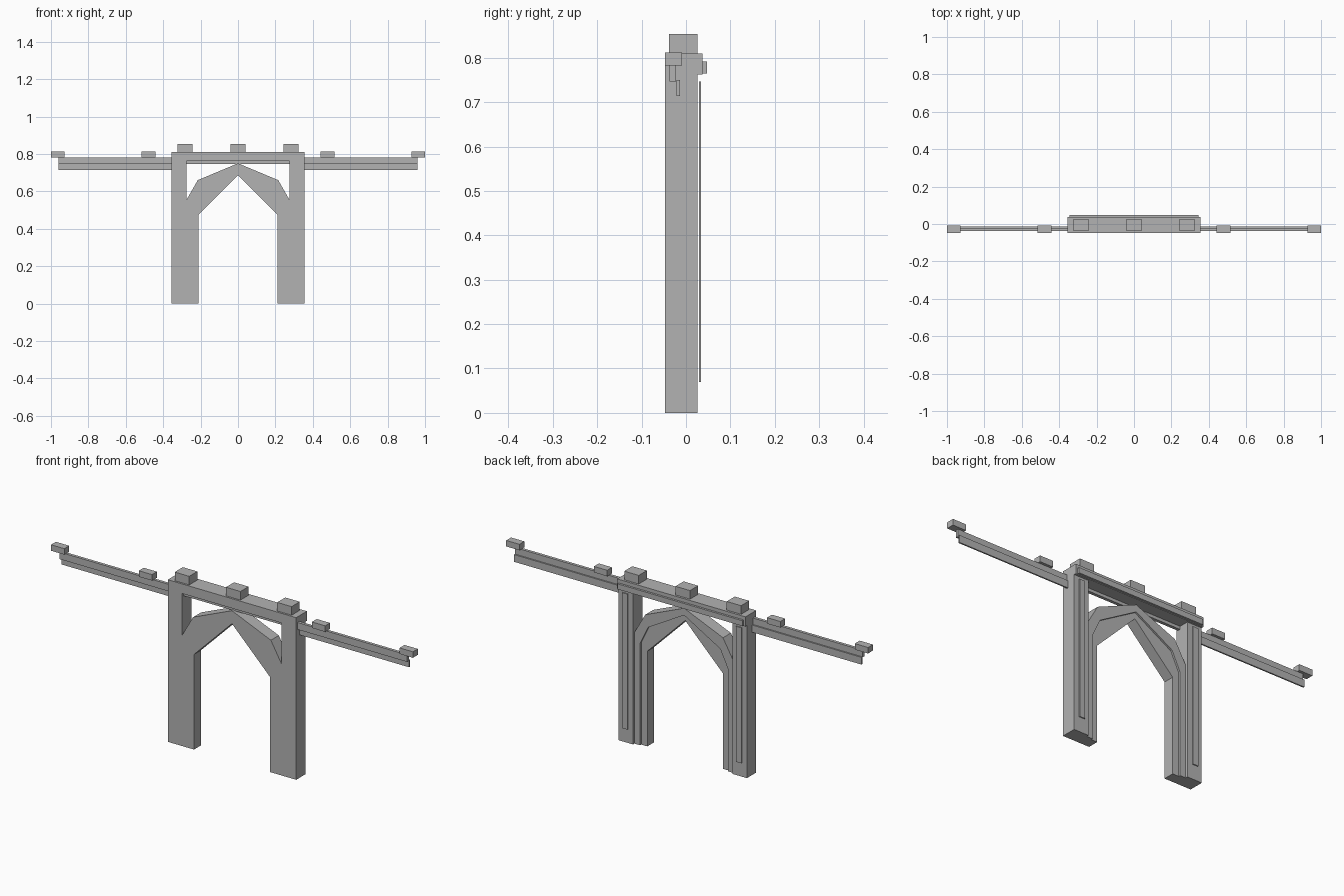
import bpy, bmesh

if "Cube" in bpy.data.objects:
    bpy.data.objects.remove(bpy.data.objects["Cube"])

grey = bpy.data.materials.new("stone grey")
grey.diffuse_color = (0.45, 0.45, 0.45, 1)
grey.use_nodes = True
grey.node_tree.nodes["Principled BSDF"].inputs["Base Color"].default_value = grey.diffuse_color


def finish(name, bm):
    bmesh.ops.recalc_face_normals(bm, faces=bm.faces)
    mesh = bpy.data.meshes.new(name)
    bm.to_mesh(mesh)
    bm.free()
    mesh.materials.append(grey)
    obj = bpy.data.objects.new(name, mesh)
    bpy.context.collection.objects.link(obj)
    return obj


def slab(name, outline, y0, y1):
    """Extrude an (x, z) outline from y0 to y1."""
    bm = bmesh.new()
    face = bm.faces.new([bm.verts.new((x, y0, z)) for x, z in outline])
    ext = bmesh.ops.extrude_face_region(bm, geom=[face])["geom"]
    verts = [v for v in ext if isinstance(v, bmesh.types.BMVert)]
    bmesh.ops.translate(bm, verts=verts, vec=(0, y1 - y0, 0))
    return finish(name, bm)


def box(name, x0, x1, y0, y1, z0, z1):
    return slab(name, [(x0, z0), (x1, z0), (x1, z1), (x0, z1)], y0, y1)


def mirrored(half):
    """Close a right-hand path into a symmetric outline."""
    return half + [(-x, z) for x, z in reversed(half) if x != 0]


FRONT = -0.0475

# Arch: two stepped rings sharing the front plane
inner = [(0.21, 0), (0.21, 0.475), (0, 0.685)]
middle = [(0.243, 0), (0.243, 0.51), (0.2, 0.60), (0, 0.715)]
outer = [(0.275, 0), (0.275, 0.555), (0.215, 0.66), (0, 0.75)]


def ring(name, low, high, y1):
    low_full = low + [(-x, z) for x, z in reversed(low[:-1])]
    high_full = high + [(-x, z) for x, z in reversed(high[:-1])]
    slab(name, low_full + high_full[::-1], FRONT, y1)


ring("arch_inner_ring", inner, middle, 0.006)
ring("arch_outer_ring", middle, outer, 0.015)

# Crossbeam with back moulding and rail
box("crossbeam", -0.355, 0.355, FRONT, 0.037, 0.762, 0.81)
box("beam_moulding", -0.345, 0.345, 0.037, 0.0475, 0.765, 0.792)
box("upper_rail", -0.96, 0.96, -0.037, -0.022, 0.747, 0.782)

# Centre block on the beam
box("top_block_centre", -0.04, 0.04, -0.038, 0.026, 0.81, 0.853)

for side, s in (("right", 1), ("left", -1)):
    def pair(name, x0, x1, *rest):
        a, b = sorted((s * x0, s * x1))
        box(f"{name}_{side}", a, b, *rest)

    # Columns and the thin strips behind them
    pair("column", 0.275, 0.355, FRONT, 0.026, 0, 0.762)
    pair("column_strip", 0.30, 0.33, 0.029, 0.034, 0.07, 0.747)
    pair("top_block", 0.243, 0.323, -0.038, 0.026, 0.81, 0.853)
    # Side rails and their caps
    pair("lower_rail", 0.355, 0.96, -0.021, -0.014, 0.714, 0.75)
    pair("rail_cap_inner", 0.442, 0.515, FRONT, -0.009, 0.782, 0.812)
    pair("rail_cap_outer", 0.927, 1.0, FRONT, -0.009, 0.782, 0.812)
